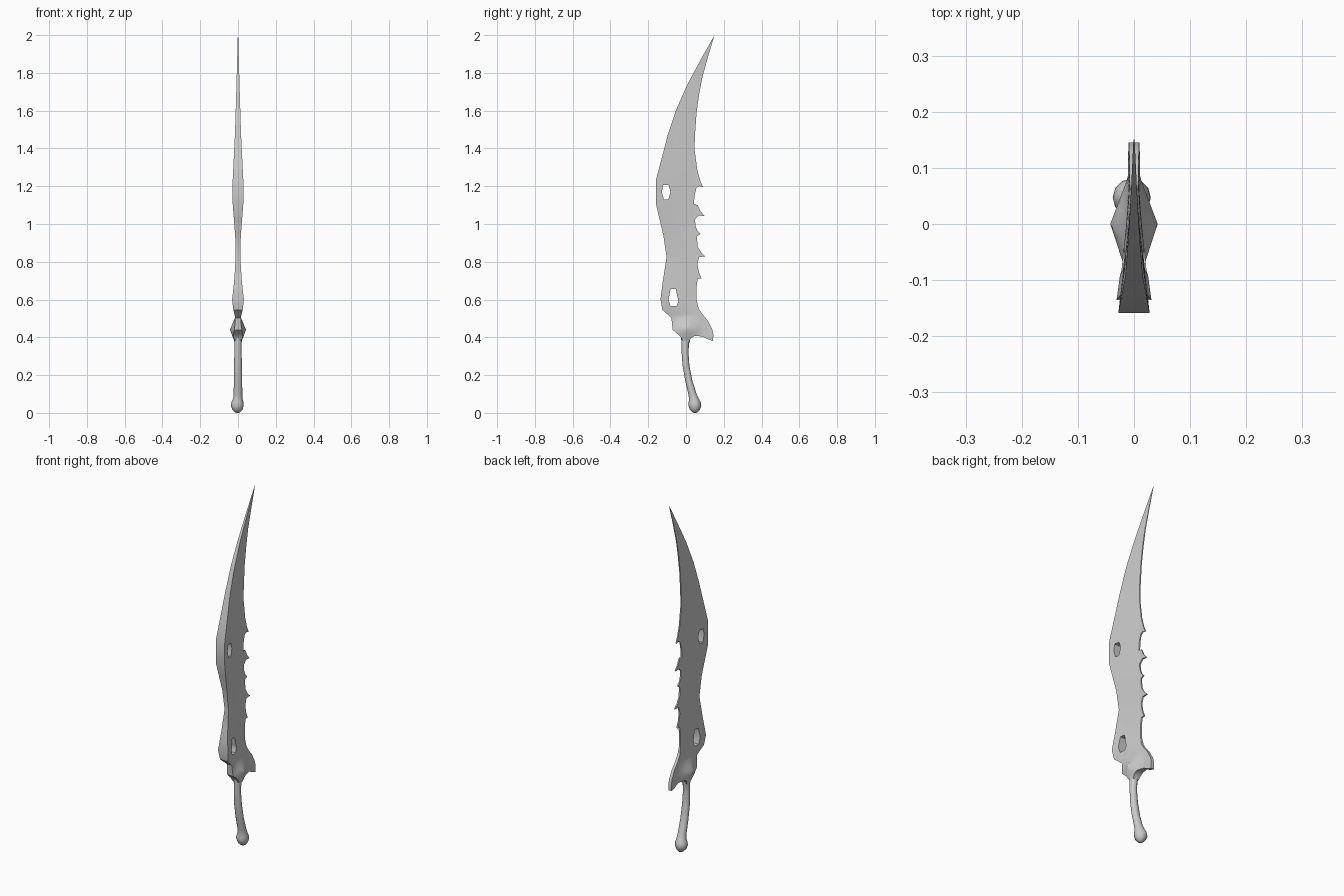
import bpy, bmesh, math
from mathutils import Vector

cube = bpy.data.objects.get("Cube")
if cube:
    bpy.data.objects.remove(cube, do_unlink=True)

steel = bpy.data.materials.new("grey_steel")
steel.use_nodes = True
GREY = (0.6, 0.6, 0.6, 1)
steel.diffuse_color = GREY
steel.node_tree.nodes["Principled BSDF"].inputs["Base Color"].default_value = GREY


def finish(bm, name, angle):
    bmesh.ops.recalc_face_normals(bm, faces=bm.faces)
    mesh = bpy.data.meshes.new(name)
    bm.to_mesh(mesh)
    bm.free()
    obj = bpy.data.objects.new(name, mesh)
    bpy.context.collection.objects.link(obj)
    mesh.materials.append(steel)
    bpy.ops.object.select_all(action='DESELECT')
    obj.select_set(True)
    bpy.context.view_layer.objects.active = obj
    bpy.ops.object.shade_smooth_by_angle(angle=math.radians(angle))
    return obj


def interp(table, z):
    """Piecewise linear lookup in (z, value) pairs of falling z."""
    if z >= table[0][0]:
        return table[0][1]
    for (z1, v1), (z0, v0) in zip(table, table[1:]):
        if z >= z0:
            return v0 + (v1 - v0) * (z - z0) / (z1 - z0)
    return table[-1][1]


# Outlines as (y, z): thick spine from the tip down, then the toothed edge up
SPINE = [(.151, 2.0), (.075, 1.865), (.008, 1.74), (-.05, 1.61), (-.095, 1.476),
         (-.159, 1.233), (-.159, 1.106), (-.12, .94), (-.103, .825), (-.125, .68),
         (-.135, .60), (-.125, .545), (-.077, .503), (-.071, .44), (-.03, .405)]
GUARD = [(-.02, .385), (.016, .375), (.025, .395), (.045, .407), (.087, .405), (.115, .39),
         (.143, .381), (.145, .415), (.138, .445), (.114, .49), (.085, .525), (.066, .555)]
TEETH = [(.056, .60), (.055, .66), (.062, .71), (.082, .712), (.068, .745), (.06, .79),
         (.07, .825), (.103, .828), (.08, .85), (.062, .88), (.057, .935), (.077, .947),
         (.06, .965), (.05, .99), (.048, 1.025), (.068, 1.045), (.098, 1.042),
         (.075, 1.07), (.062, 1.1), (.042, 1.106), (.045, 1.15), (.055, 1.19),
         (.07, 1.2), (.09, 1.195), (.075, 1.23), (.06, 1.285)]
EDGE = [(.045, 1.397), (.048, 1.48), (.056, 1.59), (.07, 1.69), (.087, 1.778), (.115, 1.88)]
HOLES = [[(-.122, 1.206), (-.092, 1.206), (-.082, 1.17), (-.094, 1.13), (-.117, 1.13), (-.128, 1.17)],
         [(-.082, .656), (-.054, .656), (-.04, .59), (-.05, .565), (-.082, .565), (-.092, .60)]]

# Half thickness of the spine by height, and where the thin edge lies
SPINE_Y = [(z, y) for y, z in SPINE]
EDGE_Y = [(2.0, .152), (1.778, .087), (1.59, .056), (1.397, .045), (.6, .06), (.49, .114), (.38, .145)]
SPINE_T = [(2.0, .001), (1.74, .008), (1.476, .016), (1.233, .028), (1.106, .028), (.94, .015),
           (.825, .012), (.7, .02), (.6, .031), (.545, .025), (.503, .014), (.38, .014)]
EDGE_T = [(2.0, .001), (1.7, .003), (.6, .004), (.5, .008), (.38, .01)]


def half_thickness(y, z):
    front, back = interp(SPINE_Y, z), interp(EDGE_Y, z)
    k = min(1, max(0, (y - front) / max(back - front, .001)))
    t = interp(SPINE_T, z) * (1 - k) + interp(EDGE_T, z) * k
    # ridge swelling where blade, guard and grip meet
    swell = max(0, 1 - abs(y) / .085) * max(0, 1 - abs(z - .44) / .075)
    return t + .03 * swell


# Blade and guard: fill the outline, cut a grid, extrude and wedge the sides
bm = bmesh.new()
for loop in [SPINE + GUARD + TEETH + EDGE] + HOLES:
    vs = [bm.verts.new((0, y, z)) for y, z in loop]
    for a, b in zip(vs, vs[1:] + vs[:1]):
        bm.edges.new((a, b))
bmesh.ops.triangle_fill(bm, use_beauty=True, edges=bm.edges[:], normal=Vector((1, 0, 0)))
cuts = [((0, 0, z), (0, 0, 1)) for z in
        [.42, .44, .46, .48, .503, .525, .545, .6, .7, .825, .94, 1.02, 1.106, 1.17,
         1.233, 1.35, 1.476, 1.6, 1.74, 1.87]]
cuts += [((0, y, 0), (0, 1, 0)) for y in (-.1, -.05, -.025, 0, .025, .05, .085)]
for co, no in cuts:
    bmesh.ops.bisect_plane(bm, geom=bm.verts[:] + bm.edges[:] + bm.faces[:],
                           plane_co=co, plane_no=no, dist=1e-5)
left = bm.verts[:]
ext = bmesh.ops.extrude_face_region(bm, geom=bm.faces[:], use_keep_orig=True)
right = [g for g in ext["geom"] if isinstance(g, bmesh.types.BMVert)]
for side, verts in ((1, left), (-1, right)):
    for v in verts:
        v.co.x = side * half_thickness(v.co.y, v.co.z)
finish(bm, "blade_and_guard", 35)

# Curved grip with a rounded pommel: rings of (x, y, z, radius x, radius y)
RINGS = [(0, 0, .45, .022, .026), (0, .0, .40, .022, .026), (0, -.004, .365, .019, .02),
         (0, -.005, .32, .019, .018), (0, .0, .25, .021, .018), (0, .015, .17, .022, .019),
         (0, .034, .10, .023, .022), (-.001, .042, .075, .025, .026),
         (-.003, .046, .055, .032, .032), (-.004, .047, .038, .034, .034),
         (-.003, .047, .018, .027, .027), (-.002, .048, .004, .014, .015), (-.002, .048, 0, .005, .006)]
SIDES = 12
bm = bmesh.new()
rings = []
for x, y, z, rx, ry in RINGS:
    rings.append([bm.verts.new((x + rx * math.cos(a), y + ry * math.sin(a), z))
                  for a in (2 * math.pi * i / SIDES for i in range(SIDES))])
for r0, r1 in zip(rings, rings[1:]):
    for i in range(SIDES):
        j = (i + 1) % SIDES
        bm.faces.new((r0[i], r0[j], r1[j], r1[i]))
bm.faces.new(rings[0])
bm.faces.new(rings[-1])
finish(bm, "grip_and_pommel", 60)
